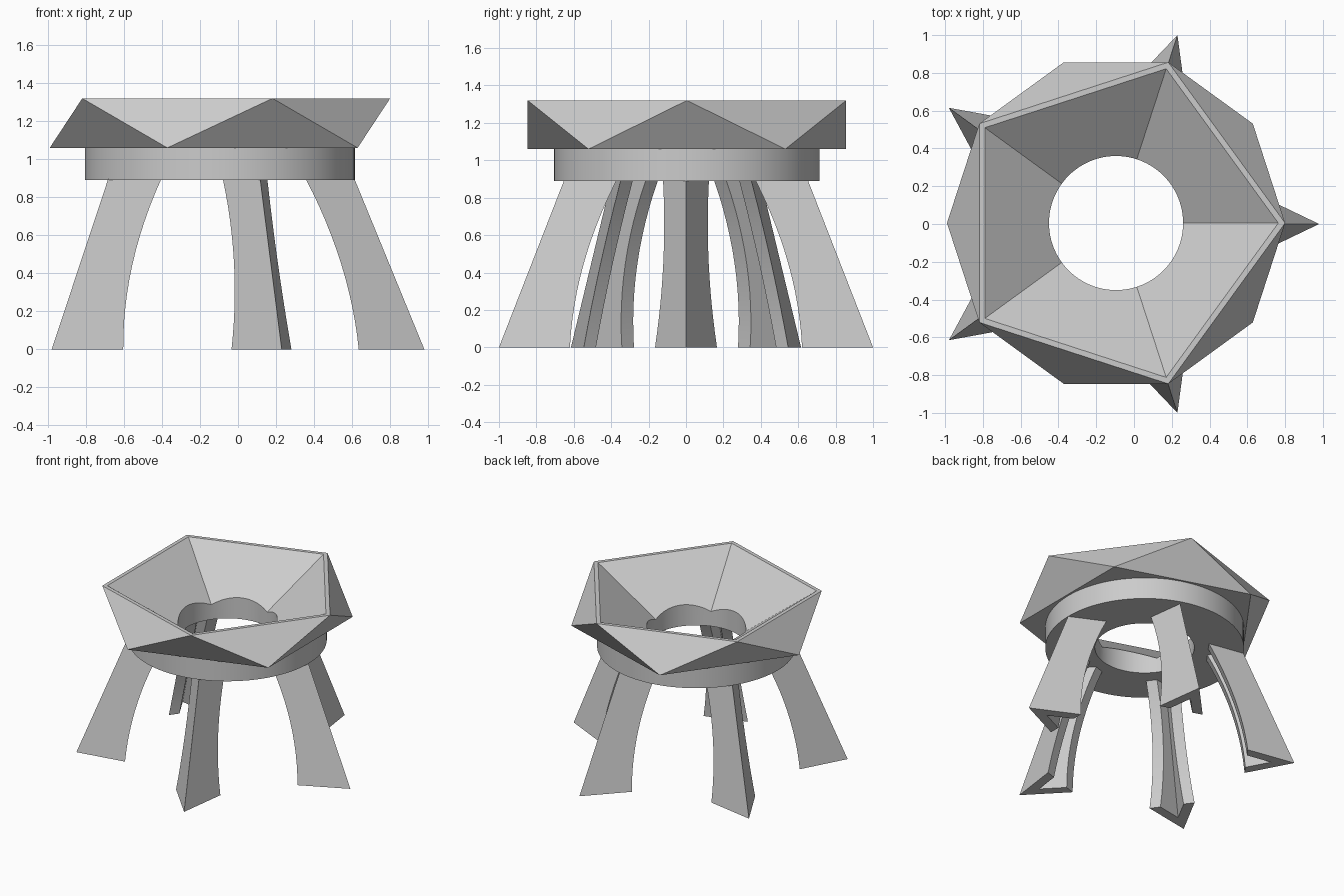
import bpy
import bmesh
from math import radians, cos, sin
from mathutils import Matrix, Vector

cube = bpy.data.objects.get("Cube")
if cube:
    bpy.data.objects.remove(cube, do_unlink=True)

CX, CY = -0.095, 0.005               # axis of the bowl and ring
RIM_Z, BOWL_Z, RING_Z = 1.32, 1.06, 0.89

grey = bpy.data.materials.new("plain grey")
grey.use_nodes = True
grey.diffuse_color = (0.6, 0.6, 0.6, 1)
grey.node_tree.nodes["Principled BSDF"].inputs["Base Color"].default_value = (0.6, 0.6, 0.6, 1)


def make_object(name, bm):
    bmesh.ops.recalc_face_normals(bm, faces=bm.faces[:])
    mesh = bpy.data.meshes.new(name)
    bm.to_mesh(mesh)
    bm.free()
    obj = bpy.data.objects.new(name, mesh)
    bpy.context.collection.objects.link(obj)
    mesh.materials.append(grey)
    return obj


def ring_points(bm, sides, r, z, turn=0):
    return [bm.verts.new((CX + r * cos(radians(turn + 360 * i / sides)),
                          CY + r * sin(radians(turn + 360 * i / sides)), z))
            for i in range(sides)]


def prism(name, sides, r, z0, z1):
    bm = bmesh.new()
    low, high = ring_points(bm, sides, r, z0), ring_points(bm, sides, r, z1)
    for i in range(sides):
        j = (i + 1) % sides
        bm.faces.new((low[i], low[j], high[j], high[i]))
    bm.faces.new(low)
    bm.faces.new(high)
    return make_object(name, bm)


def carve(obj, cutters):
    for c in cutters:
        mod = obj.modifiers.new("cut", 'BOOLEAN')
        mod.operation, mod.solver, mod.object = 'DIFFERENCE', 'EXACT', c
    deps = bpy.context.evaluated_depsgraph_get()
    mesh = bpy.data.meshes.new_from_object(obj.evaluated_get(deps))
    obj.modifiers.clear()
    obj.data = mesh


def smooth(obj):
    bpy.ops.object.select_all(action='DESELECT')
    obj.select_set(True)
    bpy.context.view_layer.objects.active = obj
    bpy.ops.object.shade_smooth_by_angle(angle=radians(25))


# Faceted bowl: two pentagons turned against each other
bm = bmesh.new()
low = ring_points(bm, 5, 0.895, BOWL_Z, 36)
high = ring_points(bm, 5, 0.895, RIM_Z)
for i in range(5):
    j = (i + 1) % 5
    bm.faces.new((low[i], high[j], high[i]))
    bm.faces.new((low[i], low[j], high[j]))
bm.faces.new(low)
bm.faces.new(high)
bowl = make_object("bowl", bm)

# Round base ring
base_ring = prism("base_ring", 96, 0.71, RING_Z, BOWL_Z)

# Cutters: five-sided funnel and round hole
APEX_Z, TOP_Z = 0.785, 1.42
bm = bmesh.new()
tip = bm.verts.new((CX, CY, APEX_Z))
mouth = ring_points(bm, 5, 0.859 * (TOP_Z - APEX_Z) / (RIM_Z - APEX_Z), TOP_Z)
for i in range(5):
    bm.faces.new((tip, mouth[i], mouth[(i + 1) % 5]))
bm.faces.new(mouth)
funnel_cutter = make_object("funnel_cutter", bm)
hole_cutter = prism("hole_cutter", 96, 0.355, 0.7, 1.5)
cutters = (funnel_cutter, hole_cutter)
for c in cutters:
    c.hide_render = True
for part in (bowl, base_ring):
    carve(part, cutters)
    smooth(part)
for c in cutters:
    bpy.data.objects.remove(c, do_unlink=True)


# Legs: V-shaped section, straight sloping ridge, curved inner edges
def leg(name, angle, tip_xy):
    flare, wall, steps = 0.48, 0.08, 12
    place = Matrix.Translation((*tip_xy, 0)) @ Matrix.Rotation(radians(angle + 180), 4, 'Z')
    bm = bmesh.new()
    rows = []
    for k in range(steps + 1):
        z = (RING_Z + 0.005) * k / steps
        u0 = 0.41 * z                              # outer ridge
        u1 = 0.345 + 0.10 * z + 0.235 * z * z      # inner edge
        half = flare * (u1 - u0)
        section = [(u0, 0), (u1, half), (u1, half - wall),
                   (u0 + wall / flare, 0), (u1, wall - half), (u1, -half)]
        rows.append([bm.verts.new(place @ Vector((u, v, z))) for u, v in section])
    for a, b in zip(rows, rows[1:]):
        for i in range(6):
            j = (i + 1) % 6
            bm.faces.new((a[i], a[j], b[j], b[i]))
    for r in (rows[0], rows[-1]):
        bm.faces.new((r[0], r[1], r[2], r[3]))
        bm.faces.new((r[0], r[3], r[4], r[5]))
    smooth(make_object(name, bm))


leg("left_leg", 0, (0.98, 0))
leg("back_left_leg", 72, (0.23, 1.0))
leg("back_right_leg", 144, (-0.98, 0.615))
leg("front_right_leg", 216, (-0.98, -0.615))
leg("front_left_leg", 288, (0.23, -1.0))
